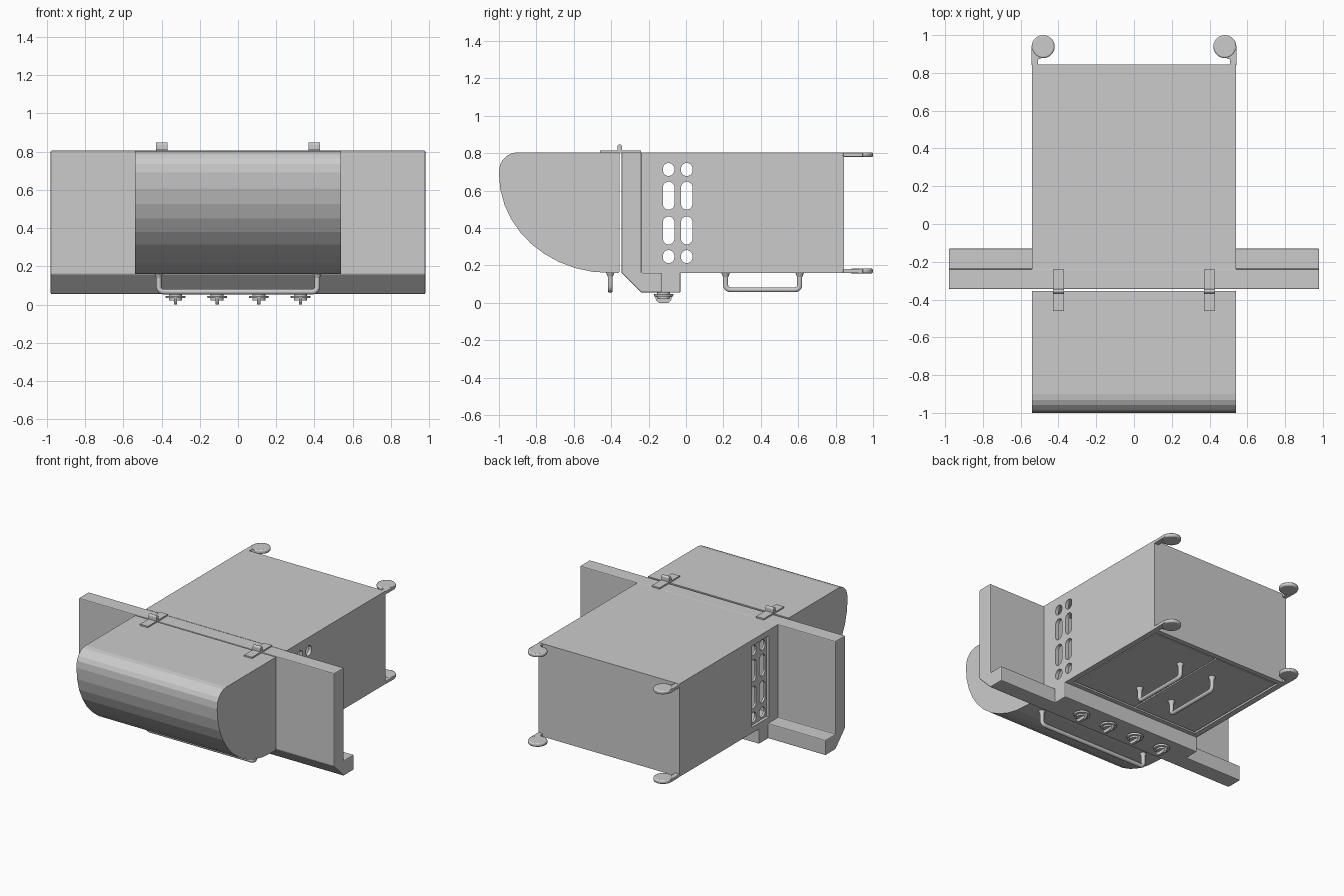
import bpy, bmesh, math
from mathutils import Vector

if "Cube" in bpy.data.objects:
    bpy.data.objects.remove(bpy.data.objects["Cube"])


def obj(name, bm, bevel=0.0, smooth=False):
    bmesh.ops.recalc_face_normals(bm, faces=bm.faces)
    me = bpy.data.meshes.new(name)
    bm.to_mesh(me)
    bm.free()
    o = bpy.data.objects.new(name, me)
    bpy.context.collection.objects.link(o)
    if bevel:
        m = o.modifiers.new("bevel", 'BEVEL')
        m.width, m.segments = bevel, 2
        m.limit_method, m.angle_limit = 'ANGLE', math.radians(40)
    if smooth:
        activate(o)
        bpy.ops.object.shade_smooth_by_angle(angle=math.radians(40))
    return o


def activate(o):
    bpy.ops.object.select_all(action='DESELECT')
    o.select_set(True)
    bpy.context.view_layer.objects.active = o


def add_prism(bm, pts, vec):
    f = bm.faces.new([bm.verts.new(p) for p in pts])
    g = bmesh.ops.extrude_face_region(bm, geom=[f])
    bmesh.ops.translate(bm, vec=vec, verts=[v for v in g['geom'] if isinstance(v, bmesh.types.BMVert)])


def add_box(bm, x0, x1, y0, y1, z0, z1):
    add_prism(bm, [(x0, y0, z0), (x1, y0, z0), (x1, y1, z0), (x0, y1, z0)], (0, 0, z1 - z0))


def box(name, *b, bevel=0.0):
    bm = bmesh.new()
    add_box(bm, *b)
    return obj(name, bm, bevel)


def side_profile(name, yz, x0, x1, bevel=0.0):
    bm = bmesh.new()
    add_prism(bm, [(x0, y, z) for y, z in yz], (x1 - x0, 0, 0))
    return obj(name, bm, bevel)


def cut(target, cutter):
    activate(target)
    m = target.modifiers.new("cut", 'BOOLEAN')
    m.operation, m.solver, m.object = 'DIFFERENCE', 'EXACT', cutter
    bpy.ops.object.modifier_apply(modifier=m.name)
    bpy.data.objects.remove(cutter)


def tube(name, pts, r):
    cu = bpy.data.curves.new(name, 'CURVE')
    cu.dimensions, cu.bevel_depth, cu.bevel_resolution = '3D', r, 3
    cu.use_fill_caps = True
    sp = cu.splines.new('POLY')
    sp.points.add(len(pts) - 1)
    for p, q in zip(sp.points, pts):
        p.co = (*q, 1)
    bpy.context.collection.objects.link(bpy.data.objects.new(name, cu))


def handle(name, a, b, z0, z1, r):
    # U-shaped bar with rounded corners and flared feet
    a, b = Vector(a), Vector(b)
    d = (b - a).normalized()
    c, pts = 0.025, [a + Vector((0, 0, z0))]
    for base, s in ((a, 1), (b, -1)):
        arc = [base + d * s * c * (1 - math.cos(t)) + Vector((0, 0, z1 + c * (1 - math.sin(t))))
               for t in (i * math.pi / 8 for i in range(5))]
        pts += arc if s == 1 else arc[::-1]
    pts.append(b + Vector((0, 0, z0)))
    tube(name, pts, r)
    for p in (a, b):
        bm = bmesh.new()
        bmesh.ops.create_cone(bm, cap_ends=True, segments=16, radius1=r, radius2=r * 1.7, depth=0.025)
        bmesh.ops.translate(bm, vec=(p.x, p.y, z0 - 0.0125), verts=bm.verts)
        obj(name + "_foot", bm, smooth=True)


# Domed hood with a faceted front curve
hood = [(-0.355, 0.805)]
hood += [(-0.90 - 0.1 * math.sin(t), 0.705 + 0.1 * math.cos(t)) for t in (i * math.pi / 10 for i in range(5))]
hood += [(-0.41 - 0.59 * math.cos(t), 0.69 - 0.53 * math.sin(t)) for t in (i * math.pi / 20 for i in range(11))]
hood += [(-0.362, 0.16), (-0.355, 0.168)]
side_profile("hood", hood, -0.54, 0.54)

# Side shelves with a front lip, running through the body
side_profile("side_shelves", [(-0.345, 0.805), (-0.238, 0.805), (-0.238, 0.16), (-0.13, 0.16),
                              (-0.13, 0.055), (-0.24, 0.055), (-0.345, 0.16)], -0.98, 0.98, 0.006)
box("control_panel", -0.54, 0.54, -0.24, -0.03, 0.055, 0.165, bevel=0.005)

# Hollow cabinet with recessed front and side vent openings
cab = box("cabinet", -0.54, 0.54, -0.24, 0.845, 0.16, 0.805)
cut(cab, box("hollow", -0.515, 0.515, -0.215, 0.82, 0.19, 0.78))
cut(cab, box("door_recess", -0.5, 0.5, 0.0, 0.81, 0.1, 0.174))
for x0, x1 in ((-0.6, -0.5), (0.5, 0.6)):
    cut(cab, box("vent_opening", x0, x1, -0.14, 0.05, 0.2, 0.765))


# Vent plates with rounded slots: flush on the right, set back on the left
def slot_points(x, y, z, w, h):
    r = w / 2
    return [(x, y + r * math.cos(t), z + math.copysign(h / 2 - r, math.sin(t)) + r * math.sin(t))
            for t in ((i + 0.5) * math.pi / 8 for i in range(16))]


for side, x0, x1 in (("right", 0.515, 0.54), ("left", -0.52, -0.505)):
    plate = box(side + "_vent", x0, x1, -0.142, 0.052, 0.198, 0.767)
    bm = bmesh.new()
    for y in (-0.093, 0.004):
        for z, h in ((0.713, 0.07), (0.573, 0.15), (0.387, 0.15), (0.247, 0.07)):
            add_prism(bm, slot_points(x0 - 0.05, y, z, 0.062, h), (0.15, 0, 0))
    cut(plate, obj("slots", bm))

# Double doors with handles
for s, side in ((-1, "left"), (1, "right")):
    xs = sorted((s * 0.004, s * 0.49))
    box(side + "_door", *xs, 0.01, 0.80, 0.162, 0.18, bevel=0.003)
    handle(side + "_door_handle", (s * 0.13, 0.212, 0), (s * 0.13, 0.608, 0), 0.163, 0.07, 0.014)

# Hood handle
handle("hood_handle", (-0.415, -0.405, 0), (0.415, -0.405, 0), 0.165, 0.067, 0.014)

# Burner knobs: disc plus finger grip
for i in range(4):
    x = -0.327 + 0.218 * i
    bm = bmesh.new()
    for r1, r2, za, zb in ((0.05, 0.053, 0.034, 0.046), (0.034, 0.034, 0.022, 0.056)):
        g = bmesh.ops.create_cone(bm, cap_ends=True, segments=24, radius1=r1, radius2=r2, depth=zb - za)
        bmesh.ops.translate(bm, vec=(x, -0.12, (za + zb) / 2), verts=g['verts'])
    grip = [(-0.165, 0.036), (-0.16, 0.014), (-0.145, 0.0), (-0.095, 0.0), (-0.08, 0.014), (-0.075, 0.036)]
    add_prism(bm, [(x - 0.009, y, z) for y, z in grip], (0.018, 0, 0))
    obj("knob", bm, smooth=True)

# Hinges: two leaves and a knuckle
for x in (-0.4, 0.4):
    box("hinge_leaf", x - 0.03, x + 0.03, -0.46, -0.36, 0.803, 0.815)
    box("hinge_leaf", x - 0.03, x + 0.03, -0.345, -0.24, 0.803, 0.815)
    knuckle = [(-0.367, 0.805), (-0.367, 0.83)]
    knuckle += [(-0.355 - 0.012 * math.cos(t), 0.836 + 0.012 * math.sin(t))
                for t in (j * math.pi / 6 for j in range(7))]
    knuckle += [(-0.343, 0.83), (-0.343, 0.805)]
    side_profile("hinge_knuckle", knuckle, x - 0.03, x + 0.03)

# Casters: flat wheel with a curved outer arm
for s in (-1, 1):
    for z0 in (0.157, 0.779):
        bm = bmesh.new()
        g = bmesh.ops.create_cone(bm, cap_ends=True, segments=28, radius1=0.061, radius2=0.061, depth=0.026)
        bmesh.ops.translate(bm, vec=(s * 0.481, 0.939, z0 + 0.013), verts=g['verts'])
        obj("caster_wheel", bm, 0.008, smooth=True)
        arm = [(0.508, 0.84), (0.542, 0.84), (0.544, 0.945), (0.51, 0.95), (0.47, 0.885), (0.508, 0.872)]
        bm = bmesh.new()
        add_prism(bm, [(s * x, y, z0 + 0.002) for x, y in arm], (0, 0, 0.022))
        obj("caster_arm", bm, 0.003)
